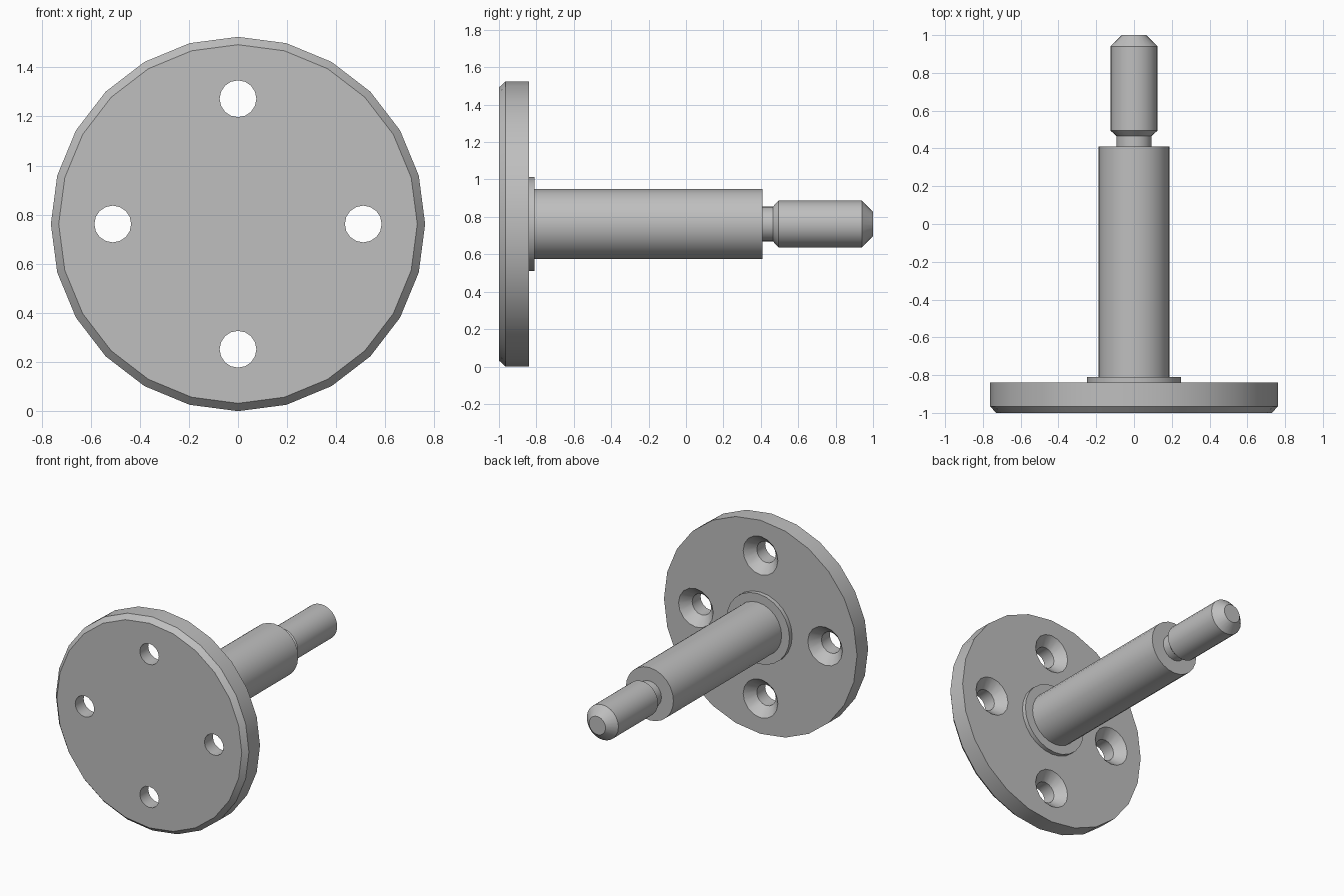
import bpy
import bmesh
import math

default = bpy.data.objects.get("Cube")
if default:
    bpy.data.objects.remove(default, do_unlink=True)

AXIS_Z = 0.762      # height of the common axis
HOLE_OFFSET = 0.51  # hole distance from the axis

steel = bpy.data.materials.new("grey steel")
steel.use_nodes = True
grey = (0.52, 0.52, 0.52, 1.0)
steel.diffuse_color = grey
steel.node_tree.nodes["Principled BSDF"].inputs["Base Color"].default_value = grey


def lathe(name, profile, sides, x=0.0, z=AXIS_Z):
    """Turn (y, radius) points around an axis parallel to y, with flat caps."""
    bm = bmesh.new()
    rings = []
    for y, r in profile:
        ring = []
        for i in range(sides):
            a = math.tau * i / sides
            ring.append(bm.verts.new((x + r * math.sin(a), y, z + r * math.cos(a))))
        rings.append(ring)
    for lower, upper in zip(rings, rings[1:]):
        for i in range(sides):
            j = (i + 1) % sides
            bm.faces.new((lower[i], lower[j], upper[j], upper[i]))
    bm.faces.new(rings[0])
    bm.faces.new(rings[-1])
    bmesh.ops.recalc_face_normals(bm, faces=bm.faces[:])
    mesh = bpy.data.meshes.new(name)
    bm.to_mesh(mesh)
    bm.free()
    mesh.materials.append(steel)
    obj = bpy.data.objects.new(name, mesh)
    bpy.context.collection.objects.link(obj)
    return obj


def select_only(obj):
    bpy.ops.object.select_all(action='DESELECT')
    obj.select_set(True)
    bpy.context.view_layer.objects.active = obj


# Round mounting flange with a chamfered front rim
flange = lathe("mounting_flange",
               [(-1.0, 0.73), (-0.965, 0.762), (-0.84, 0.762)], 24)

# Four screw holes, countersunk from the back
for k in range(4):
    a = math.tau * k / 4
    cutter = lathe("hole_cutter",
                   [(-1.1, 0.075), (-0.905, 0.075), (-0.84, 0.137), (-0.8, 0.175)], 16,
                   HOLE_OFFSET * math.sin(a), AXIS_Z + HOLE_OFFSET * math.cos(a))
    cutter.hide_render = True
    cut = flange.modifiers.new("screw hole", 'BOOLEAN')
    cut.operation = 'DIFFERENCE'
    cut.solver = 'EXACT'
    cut.object = cutter
    select_only(flange)
    bpy.ops.object.modifier_apply(modifier=cut.name)
    bpy.data.objects.remove(cutter, do_unlink=True)

# Collar, main shaft and the necked, chamfered end stud
collar = lathe("collar", [(-0.845, 0.25), (-0.81, 0.25)], 24)
shaft = lathe("main_shaft", [(-0.815, 0.188), (0.41, 0.188)], 24)
stud = lathe("end_stud",
             [(0.405, 0.093), (0.465, 0.093), (0.495, 0.125),
              (0.94, 0.125), (1.0, 0.065)], 24)

# Smooth the turned walls, keep the rims crisp
for part in (flange, collar, shaft, stud):
    select_only(part)
    bpy.ops.object.shade_smooth_by_angle(angle=math.radians(30))
